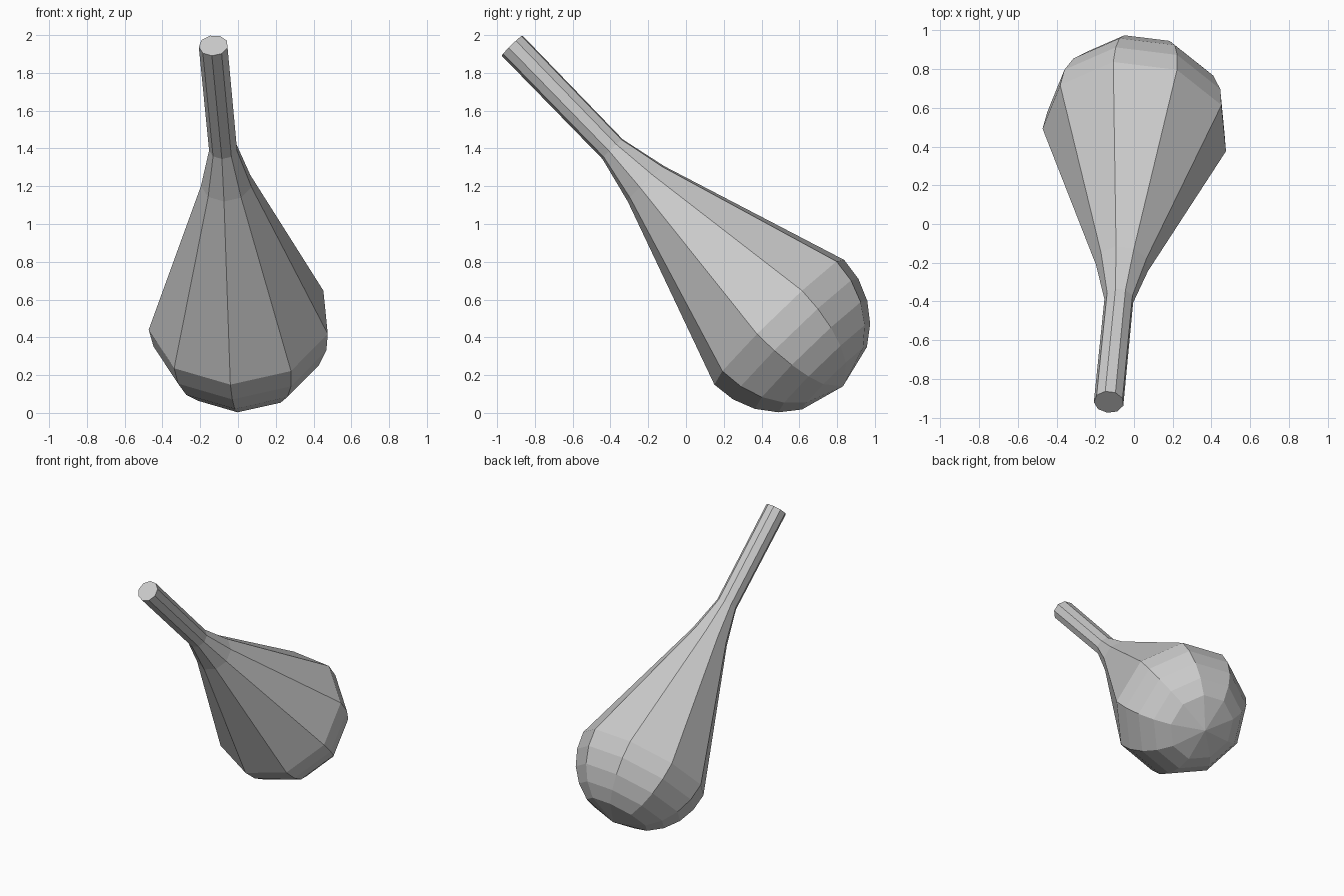
import bpy, bmesh
from math import sin, cos, pi, radians
from mathutils import Vector

if "Cube" in bpy.data.objects:
    bpy.data.objects.remove(bpy.data.objects["Cube"])

SIDES = 9
tip = Vector((-0.13, -0.92, 1.945))        # centre of the handle's end
centre = Vector((0.01, 0.494, 0.488))      # centre of the round head
R = 0.485
axis = (centre - tip).normalized()
length = (centre - tip).length

# directions across the axis; the first vertex of each ring lies along u
u = Vector((-0.05, -0.34, -0.335))
u = (u - axis * u.dot(axis)).normalized()
w = axis.cross(u)

# profile: (distance along axis, radius) for handle, flare and domed head
profile = [(0, 0.078), (0.765, 0.076), (1.02, 0.137)]
profile += [(length + R * sin(radians(a)), R * cos(radians(a))) for a in (0, 15, 30, 45, 60)]

bm = bmesh.new()
rings = []
for t, r in profile:
    rings.append([bm.verts.new(tip + axis * t + (u * cos(2 * pi * i / SIDES) + w * sin(2 * pi * i / SIDES)) * r)
                  for i in range(SIDES)])

# side walls
for a, b in zip(rings, rings[1:]):
    for i in range(SIDES):
        j = (i + 1) % SIDES
        bm.faces.new((a[i], a[j], b[j], b[i]))

# flat handle end and pole of the dome
bm.faces.new(rings[0])
pole = bm.verts.new(centre + axis * R)
for i in range(SIDES):
    bm.faces.new((rings[-1][i], rings[-1][(i + 1) % SIDES], pole))

bmesh.ops.recalc_face_normals(bm, faces=bm.faces)
mesh = bpy.data.meshes.new("club")
bm.to_mesh(mesh)
bm.free()
bpy.context.collection.objects.link(bpy.data.objects.new("club", mesh))
